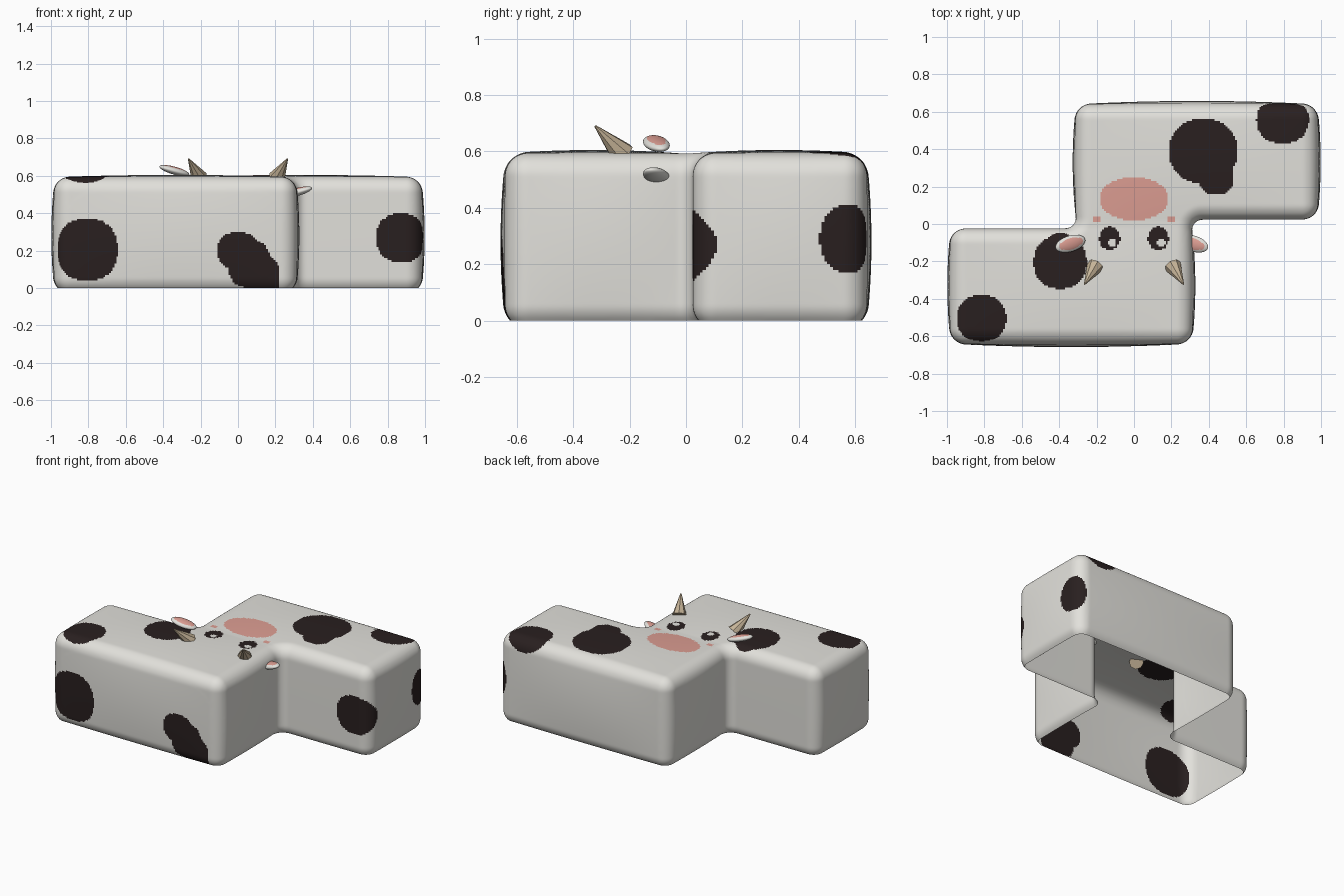
import bpy, bmesh, math
from mathutils import Vector, Matrix

if "Cube" in bpy.data.objects:
    bpy.data.objects.remove(bpy.data.objects["Cube"])


def material(name, rgb):
    m = bpy.data.materials.new(name)
    m.diffuse_color = (*rgb, 1)
    m.use_nodes = True
    m.node_tree.nodes["Principled BSDF"].inputs["Base Color"].default_value = m.diffuse_color
    return m


WHITE = material("warm white", (0.76, 0.75, 0.71))
DARK = material("dark brown", (0.022, 0.014, 0.014))
PINK = material("soft pink", (0.72, 0.34, 0.29))
TAN = material("horn tan", (0.56, 0.45, 0.31))


def finish(bm, name, mats, smooth=True):
    me = bpy.data.meshes.new(name)
    for f in bm.faces:
        f.smooth = smooth
    bm.to_mesh(me)
    bm.free()
    for m in mats:
        me.materials.append(m)
    ob = bpy.data.objects.new(name, me)
    bpy.context.collection.objects.link(ob)
    return ob


# Rounded maximum: joins two planes with a circular fillet
def rmax(a, b, r=0.08):
    if a <= -r or b <= -r:
        return a if a > b else b
    return math.hypot(a + r, b + r) - r


# Soft stepped body: a rounded slab with two opposite corners notched out
def field(x, y, z):
    d = rmax(abs(x) - 0.98, abs(y) - 0.64)
    for s in (1, -1):
        d = rmax(d, -rmax(s * x + 0.31, -0.025 - s * y, 0.06))
    d = rmax(rmax(d, z - 0.593), -z - 0.025)
    s = 1 if y > 0 else -1
    u = max(0, 1 - ((x - 0.335 * s) / 0.645) ** 2)
    v = max(0, 1 - ((abs(y) - 0.33) / 0.31) ** 2)
    w = max(0, 1 - ((z - 0.28) / 0.31) ** 2)
    # gently puffed sides and top
    return d - 0.018 * (v * w + u * w * min(1, abs(y) / 0.3)) - 0.012 * u * v


def settle(x, y, z):
    e = 0.001
    for _ in range(4):
        d = field(x, y, z)
        if abs(d) < 0.0003:
            break
        gx = (field(x + e, y, z) - d) / e
        gy = (field(x, y + e, z) - d) / e
        gz = (field(x, y, z + e) - d) / e if z > 0.3 else 0
        k = d / max(gx * gx + gy * gy + gz * gz, 0.2)
        x, y, z = x - k * gx, y - k * gy, z - k * gz
    return x, y, z


def near(c, o, r, p=2):
    return sum((abs(a - b) / q) ** p for a, b, q in zip(c, o, r)) < 1


# Spots: centre and radii along two axes of the face they sit on
TOP_SPOTS = [(-0.815, -0.505, 0.132, 0.126), (-0.395, -0.205, 0.142, 0.142),
             (-0.395, -0.12, 0.07, 0.075), (0.37, 0.39, 0.183, 0.172),
             (0.44, 0.245, 0.095, 0.09), (0.795, 0.56, 0.14, 0.13)]
FRONT_SPOTS = [(-0.807, 0.205, 0.164, 0.166), (0, 0.2, 0.11, 0.1),
               (0.06, 0.13, 0.115, 0.13), (0.125, 0.06, 0.1, 0.12)]
END_SPOTS = [((0.872, 0.02, 0.268), (0.135, 0.16, 0.132)),
             ((0.99, 0.575, 0.29), (0.085, 0.1, 0.122))]


def paint(c):
    x, y, z = c
    if z > 0.58:
        flat, mirrored = (x, y), (abs(x), y)
        # eye glints, eyes, muzzle, cheeks
        if near((abs(x - 0.014), y), (0.131, -0.1), (0.022, 0.022)):
            return 0
        if near(mirrored, (0.13, -0.077), (0.056, 0.063)):
            return 1
        if near(flat, (0, 0.135), (0.184, 0.116)):
            return 2
        if near(mirrored, (0.2, 0.025), (0.02, 0.016)):
            return 2
    dark = any(near(c, (a, b, 0.6), (r, q, 0.11), 2.2) for a, b, r, q in TOP_SPOTS)
    dark = dark or any(near(c, (a, -0.65, b), (r, 0.1, q), 2.3)
                       for a, b, r, q in FRONT_SPOTS)
    dark = dark or any(near(c, o, r, 2.2) for o, r in END_SPOTS)
    return int(dark)


# Body: fine grid over the stepped block (open underneath), settled on the field
def build_body():
    bm = bmesh.new()
    cache = {}

    def vert(i, j, k):
        key = (i, j, k)
        if key not in cache:
            cache[key] = bm.verts.new(settle(i / 100, j / 100, k / 100))
        return cache[key]

    def inside(i, j):
        x, y = i + 0.5, j + 0.5
        return (abs(x) < 98 and abs(y) < 64 and not (x < -31 and y > -3)
                and not (x > 31 and y < 3))

    top = 59
    steps = [(0, -1), (1, 0), (0, 1), (-1, 0)]
    for i in range(-98, 98):
        for j in range(-64, 64):
            if not inside(i, j):
                continue
            ring = [(i, j), (i + 1, j), (i + 1, j + 1), (i, j + 1)]
            bm.faces.new([vert(*p, top) for p in ring])
            for n, (di, dj) in enumerate(steps):
                if inside(i + di, j + dj):
                    continue
                a, b = ring[n], ring[(n + 1) % 4]
                for k in range(top):
                    bm.faces.new([vert(*a, k), vert(*b, k),
                                  vert(*b, k + 1), vert(*a, k + 1)])
    for f in bm.faces:
        f.material_index = paint(f.calc_center_median())
    finish(bm, "body", [WHITE, DARK, PINK])


build_body()


# Ears: flattened ellipsoids with a pink upper patch
def ear(name, s, centre):
    bm = bmesh.new()
    bmesh.ops.create_uvsphere(bm, u_segments=40, v_segments=24, radius=1)
    for f in bm.faces:
        c = f.calc_center_median()
        f.material_index = int(c.z > 0 and near((c.x, c.y), (0, 0), (0.78, 0.7)))
    bmesh.ops.scale(bm, vec=(0.085, 0.043, 0.021), verts=bm.verts)
    ax = Vector((s, -0.3, 0.27)).normalized()
    ay = Vector((0, -0.12, 1)).cross(ax).normalized()
    m = Matrix((ax, ay, ax.cross(ay))).transposed().to_4x4()
    bmesh.ops.transform(bm, matrix=Matrix.Translation(centre) @ m, verts=bm.verts)
    finish(bm, name, [WHITE, PINK])


ear("left_ear", -1, (-0.34, -0.105, 0.628))
ear("right_ear", 1, (0.317, -0.105, 0.514))

# Horns: short faceted cones leaning outwards and back
for s, name in ((-1, "left_horn"), (1, "right_horn")):
    base, tip = Vector((s * 0.208, -0.225, 0.59)), Vector((s * 0.264, -0.322, 0.69))
    axis = tip - base
    bm = bmesh.new()
    bmesh.ops.create_cone(bm, cap_ends=True, segments=8, radius1=0.046,
                          radius2=0.004, depth=axis.length)
    rot = axis.to_track_quat('Z', 'Y').to_matrix().to_4x4()
    bmesh.ops.transform(bm, matrix=Matrix.Translation((base + tip) / 2) @ rot,
                        verts=bm.verts)
    finish(bm, name, [TAN], smooth=False)
